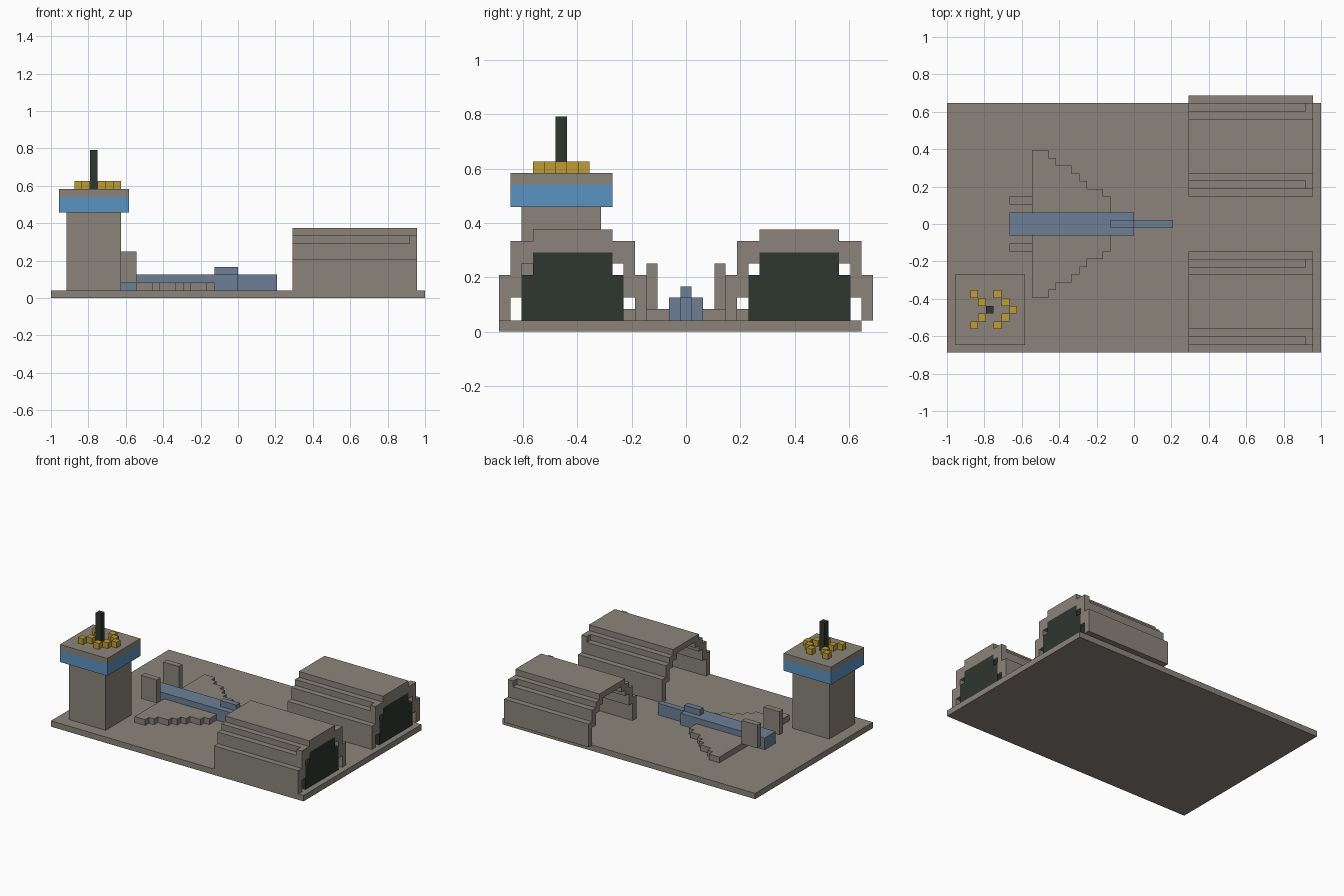
import bpy
import bmesh
from mathutils import Vector

cube = bpy.data.objects.get("Cube")
if cube:
    bpy.data.objects.remove(cube, do_unlink=True)

U = 1 / 24                         # size of one block
ORIGIN = Vector((-24, -16.5, 0))   # block grid corner


def srgb(r, g, b):
    return tuple(((c / 255 + 0.055) / 1.055) ** 2.4 for c in (r, g, b)) + (1.0,)


def material(name, color):
    m = bpy.data.materials.new(name)
    m.use_nodes = True
    m.diffuse_color = color
    bsdf = next(n for n in m.node_tree.nodes if n.type == 'BSDF_PRINCIPLED')
    bsdf.inputs["Base Color"].default_value = color
    bsdf.inputs["Roughness"].default_value = 0.9
    return m


STONE = material("warm grey", srgb(139, 132, 122))
STEEL = material("steel blue", srgb(108, 128, 150))
GLASS = material("window blue", srgb(91, 146, 192))
GOLD = material("amber", srgb(192, 156, 50))
DARK = material("dark green black", srgb(46, 54, 47))


def finish(name, bm, mat):
    bmesh.ops.recalc_face_normals(bm, faces=bm.faces)
    me = bpy.data.meshes.new(name)
    bm.to_mesh(me)
    bm.free()
    me.materials.append(mat)
    ob = bpy.data.objects.new(name, me)
    bpy.context.collection.objects.link(ob)
    return ob


def prism(name, outline, place, depth, mat):
    """Extrude a flat outline; place() maps (a, b) to block coordinates."""
    bm = bmesh.new()
    verts = [bm.verts.new((Vector(place(a, b)) + ORIGIN) * U) for a, b in outline]
    face = bm.faces.new(verts)
    out = bmesh.ops.extrude_face_region(bm, geom=[face], use_keep_orig=True)
    moved = [g for g in out["geom"] if isinstance(g, bmesh.types.BMVert)]
    bmesh.ops.translate(bm, verts=moved, vec=Vector(depth) * U)
    return finish(name, bm, mat)


def box(name, x, y, z, mat):
    rect = [(x[0], y[0]), (x[1], y[0]), (x[1], y[1]), (x[0], y[1])]
    return prism(name, rect, lambda a, b: (a, b, z[0]), (0, 0, z[1] - z[0]), mat)


def mirrored(half, width):
    return half + [(width - a, b) for a, b in reversed(half)]


# Ground slab
box("ground_slab", (0, 48), (0, 32), (0, 1), STONE)

# Control tower
box("tower_shaft", (2, 9), (2, 9), (1, 11), STONE)
box("tower_windows", (1, 10), (1, 10), (11, 13), GLASS)
box("tower_roof", (1, 10), (1, 10), (13, 14), STONE)
box("tower_antenna", (5, 6), (5, 6), (14, 19), DARK)
for n, (i, j) in enumerate([(3, 7), (6, 7), (4, 6), (7, 6), (8, 5),
                            (4, 4), (7, 4), (3, 3), (6, 3)]):
    box(f"roof_light_{n + 1}", (i, i + 1), (j, j + 1), (14, 15), GOLD)

# Aircraft body
box("aircraft_fuselage", (8, 24), (15, 18), (1, 3), STEEL)
box("aircraft_nose", (24, 29), (16, 17), (1, 3), STEEL)
box("aircraft_cockpit", (21, 24), (16, 17), (3, 4), STEEL)

# Stepped wings and tail fins, one per side of the fuselage
steps = [(13, 9.5), (14, 8.5), (16, 7.5), (17, 6.5), (18, 5.5), (20, 4.5), (21, 3.5)]
wing = [(11, 1.5)]
x = 11
for end, reach in steps:
    wing += [(x, reach), (end, reach)]
    x = end
wing.append((21, 1.5))
for side, s in (("left", 1), ("right", -1)):
    prism(f"aircraft_{side}_wing", wing,
          lambda a, b, s=s: (a, 16.5 + s * b, 1), (0, 0, 1), STONE)
    box(f"aircraft_{side}_fin", (8, 11),
        sorted((16.5 + s * 2.5, 16.5 + s * 3.5)), (2, 6), STONE)

# Hangars: long stepped shell, thicker end frame and dark door
shell = mirrored([(0, 1), (0, 5), (1, 5), (1, 7), (2, 7), (2, 8), (3, 8), (3, 9)], 13)
shell += mirrored([(1, 1), (1, 4), (2, 4), (2, 6), (3, 6), (3, 7), (4, 7), (4, 8)], 13)[::-1]
frame = mirrored([(0, 1), (0, 5), (1, 5), (1, 8), (3, 8), (3, 9)], 13)
frame += mirrored([(1, 1), (1, 3), (2, 3), (2, 6), (3, 6), (3, 7)], 13)[::-1]
door = mirrored([(2, 1), (2, 5), (3, 5), (3, 7)], 13)
for label, y0 in (("front", 0), ("back", 20)):
    for part, outline, x0, x1, mat in (("shell", shell, 31, 46, STONE),
                                       ("frame", frame, 46, 47, STONE),
                                       ("door", door, 46, 47, DARK)):
        prism(f"{label}_hangar_{part}", outline,
              lambda a, b, x0=x0, y0=y0: (x0, y0 + a, b), (x1 - x0, 0, 0), mat)
